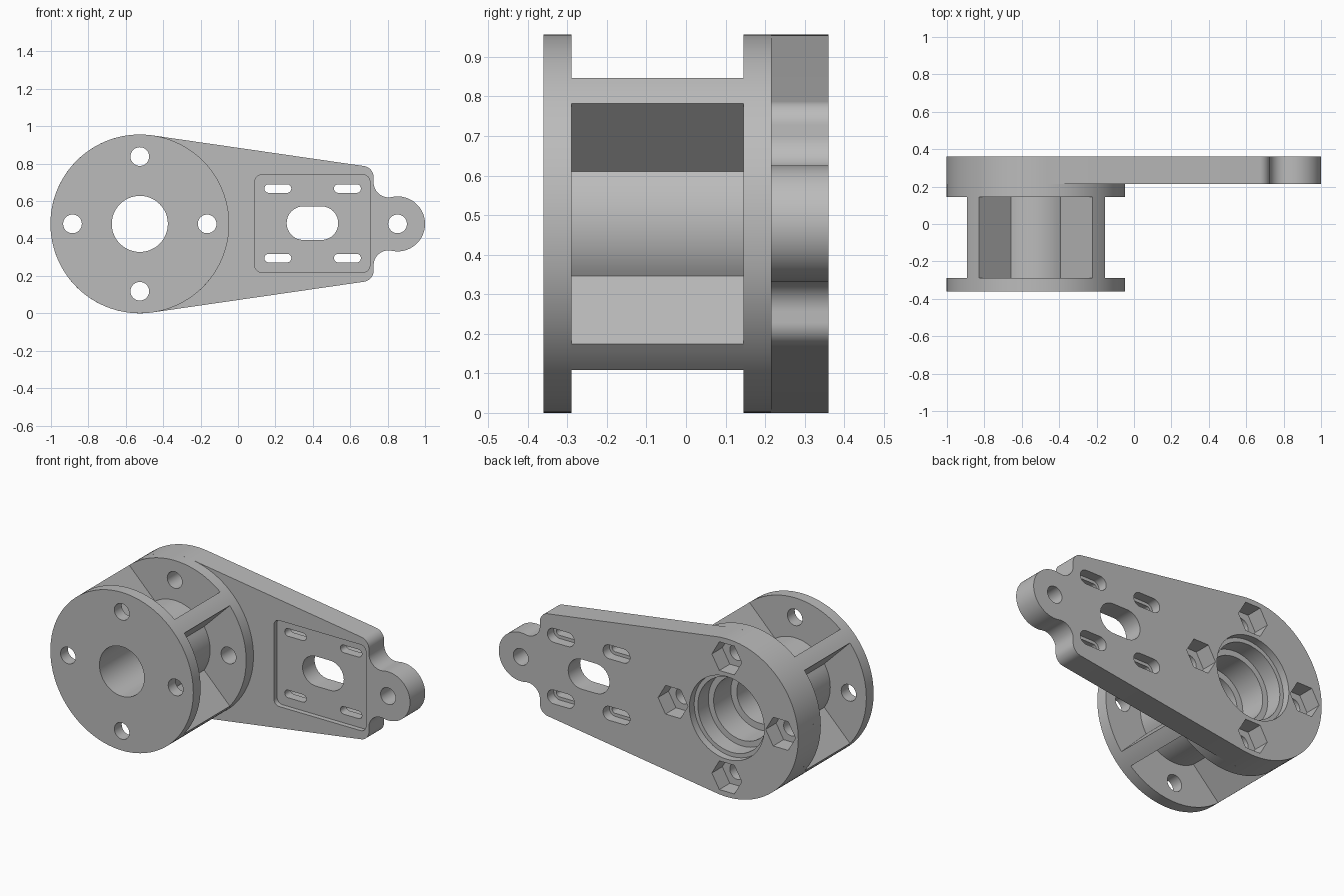
import bpy, bmesh, math
from math import cos, sin, radians, atan2, degrees, sqrt

if "Cube" in bpy.data.objects:
    bpy.data.objects.remove(bpy.data.objects["Cube"])

CX, CZ, R = -0.525, 0.478, 0.478      # spool axis and flange radius

grey = bpy.data.materials.new("plain grey")
grey.diffuse_color = (0.5, 0.5, 0.5, 1)
grey.use_nodes = True
grey.node_tree.nodes["Principled BSDF"].inputs["Base Color"].default_value = grey.diffuse_color


def arc(cx, cz, r, a0, a1, n):
    """Points on an arc, angles in degrees, both ends included."""
    return [(cx + r * cos(radians(a0 + (a1 - a0) * i / n)),
             cz + r * sin(radians(a0 + (a1 - a0) * i / n))) for i in range(n + 1)]


def circle(cx, cz, r, n=48):
    return arc(cx, cz, r, 0, 360, n)[:-1]


def slot(cx, cz, half_length, r):
    d = half_length - r
    return arc(cx + d, cz, r, -90, 90, 16) + arc(cx - d, cz, r, 90, 270, 16)


def rounded_rect(x0, x1, z0, z1, r):
    return (arc(x1 - r, z1 - r, r, 0, 90, 6) + arc(x0 + r, z1 - r, r, 90, 180, 6)
            + arc(x0 + r, z0 + r, r, 180, 270, 6) + arc(x1 - r, z0 + r, r, 270, 360, 6))


def prism(name, profile, y0, y1):
    """Extrude an (x, z) outline from y0 to y1."""
    bm = bmesh.new()
    face = bm.faces.new([bm.verts.new((x, y0, z)) for x, z in profile])
    ext = bmesh.ops.extrude_face_region(bm, geom=[face])["geom"]
    bmesh.ops.translate(bm, vec=(0, y1 - y0, 0),
                        verts=[v for v in ext if isinstance(v, bmesh.types.BMVert)])
    bmesh.ops.recalc_face_normals(bm, faces=bm.faces)
    me = bpy.data.meshes.new(name)
    bm.to_mesh(me)
    bm.free()
    me.materials.append(grey)
    ob = bpy.data.objects.new(name, me)
    bpy.context.collection.objects.link(ob)
    return ob


def cut(ob, profile, y0, y1):
    """Remove a prism from a part."""
    cutter = prism("cutter", profile, y0, y1)
    cutter.hide_render = True
    mod = ob.modifiers.new("cut", 'BOOLEAN')
    mod.operation = 'DIFFERENCE'
    mod.solver = 'EXACT'
    mod.object = cutter
    bpy.context.view_layer.objects.active = ob
    bpy.ops.object.modifier_apply(modifier=mod.name)
    bpy.data.objects.remove(cutter, do_unlink=True)


bolts = [(CX + 0.36, CZ), (CX - 0.36, CZ), (CX, CZ + 0.36), (CX, CZ - 0.36)]

# Spool flanges
front_flange = prism("front_flange", circle(CX, CZ, R, 96), -0.36, -0.29)
back_flange = prism("back_flange", circle(CX, CZ, R, 96), 0.145, 0.215)
for ob in (front_flange, back_flange):
    for x, z in bolts:
        cut(ob, circle(x, z, 0.05, 32), -0.5, 0.5)
cut(front_flange, circle(CX, CZ, 0.15), -0.5, 0.5)
cut(back_flange, circle(CX, CZ, 0.19), 0.0, 0.5)

# Hub tube with four diagonal ribs, drawn as one outline
tube_r, half = 0.237, 0.046
outer, inner = degrees(math.asin(half / R)), degrees(math.asin(half / tube_r))
outline = []
for k in range(4):
    a = 45 + 90 * k
    outline += arc(CX, CZ, R, a - outer, a + outer, 4)
    outline += arc(CX, CZ, tube_r, a + inner, a + 90 - inner, 14)
hub = prism("ribbed_hub", outline, -0.29, 0.145)
cut(hub, circle(CX, CZ, 0.15), -0.5, 0.5)
cut(hub, circle(CX, CZ, 0.19), 0.05, 0.5)

# Arm plate outline: upper half, then mirrored
TX, TR, EDGE = 0.853, 0.147, 0.725     # tab centre, tab radius, shoulder x
fr, cr, tilt = 0.08, 0.06, 81.75       # fillet, corner radius, edge normal
dx = EDGE + fr - TX
dz = sqrt((TR + fr) ** 2 - dx ** 2)
t = degrees(atan2(dz, dx))
ccx = EDGE - cr
ccz = (R - cr - (ccx - CX) * cos(radians(tilt))) / sin(radians(tilt))
upper = (arc(TX, 0, TR, 0, t, 24) + arc(EDGE + fr, dz, fr, t - 180, -180, 16)[1:]
         + arc(ccx, ccz, cr, 0, tilt, 12) + arc(CX, 0, R, tilt, 180, 32))
lower = [(x, -z) for x, z in reversed(upper[1:-1])]
arm = prism("arm_plate", [(x, z + CZ) for x, z in upper + lower], 0.215, 0.36)

# Stepped bearing seat
cut(arm, circle(CX, CZ, 0.225), 0.1, 0.5)
cut(arm, circle(CX, CZ, 0.25), 0.315, 0.5)

# Bolt holes with hexagonal nut pockets at the back
for x, z in bolts:
    cut(arm, circle(x, z, 0.05, 32), 0.1, 0.5)
    cut(arm, circle(x, z, 0.1, 6), 0.26, 0.5)

# Mounting recess, central opening, adjustment slots and tab hole
cut(arm, rounded_rect(0.09, 0.705, 0.22, 0.74, 0.035), 0.1, 0.245)
cut(arm, slot(0.398, 0.482, 0.138, 0.09), 0.1, 0.5)
for x in (0.213, 0.585):
    for z in (0.295, 0.667):
        cut(arm, slot(x, z, 0.072, 0.023), 0.1, 0.5)
        cut(arm, slot(x, z, 0.09, 0.042), 0.3, 0.5)
cut(arm, circle(TX, CZ, 0.05, 32), 0.1, 0.5)

# Smooth the round walls and keep the edges sharp
for ob in (front_flange, back_flange, hub, arm):
    bpy.ops.object.select_all(action='DESELECT')
    ob.select_set(True)
    bpy.context.view_layer.objects.active = ob
    bpy.ops.object.shade_smooth_by_angle(angle=radians(30))
